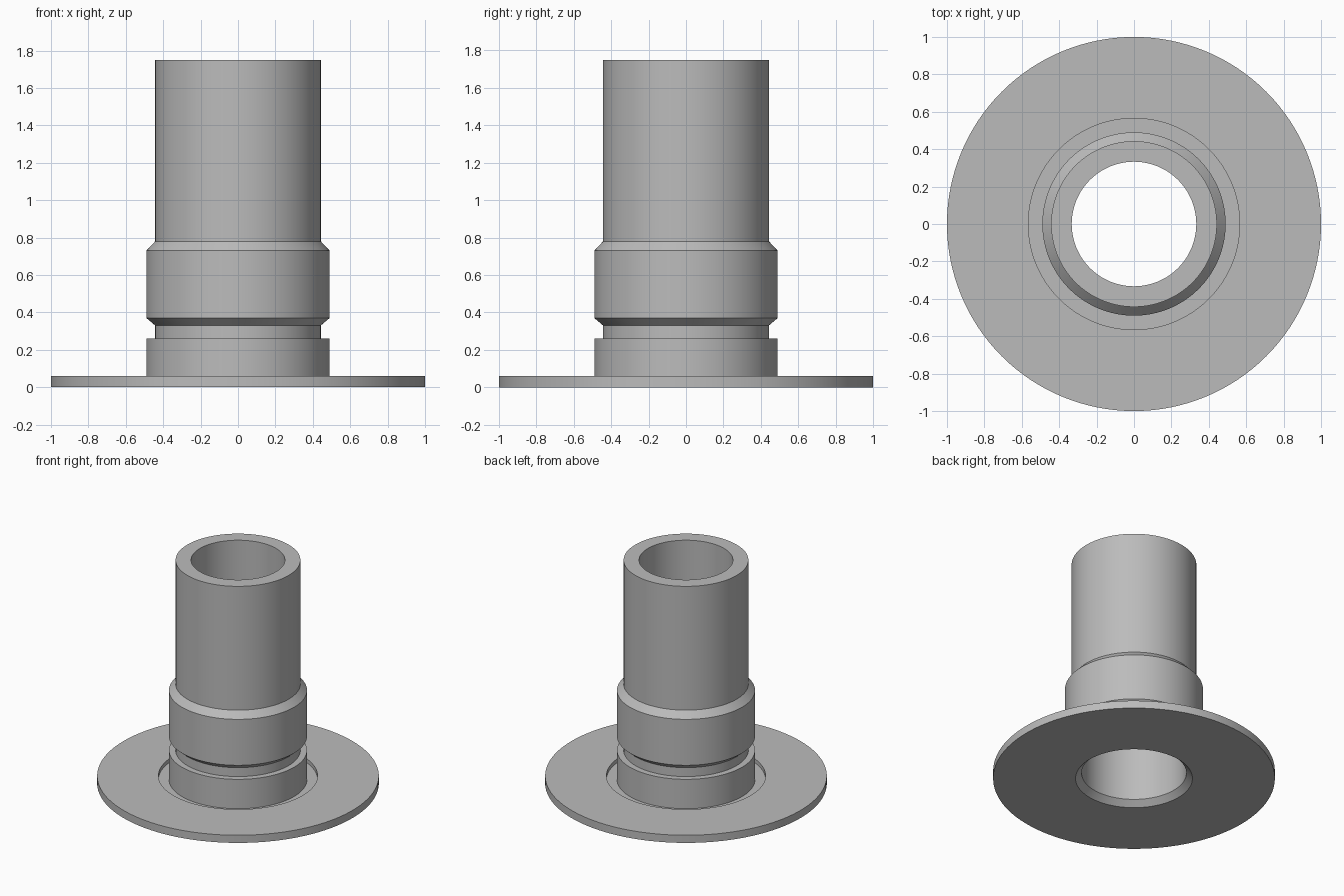
import bpy, bmesh, math
from mathutils import Matrix, Vector

if "Cube" in bpy.data.objects:
    bpy.data.objects.remove(bpy.data.objects["Cube"], do_unlink=True)

SEGMENTS = 128

# Plain grey metal
grey = bpy.data.materials.new("grey_metal")
grey.use_nodes = True
colour = (0.5, 0.5, 0.5, 1)
grey.diffuse_color = colour
grey.node_tree.nodes["Principled BSDF"].inputs["Base Color"].default_value = colour


def lathe(name, profile, material):
    """Revolve a closed (radius, height) profile around z."""
    bm = bmesh.new()
    verts = [bm.verts.new((r, 0, z)) for r, z in profile]
    edges = [bm.edges.new((verts[i - 1], verts[i])) for i in range(len(verts))]
    bmesh.ops.spin(bm, geom=verts + edges, cent=(0, 0, 0), axis=(0, 0, 1),
                   angle=math.tau, steps=SEGMENTS, use_merge=True)
    bmesh.ops.remove_doubles(bm, verts=bm.verts, dist=1e-5)
    bmesh.ops.recalc_face_normals(bm, faces=bm.faces)
    mesh = bpy.data.meshes.new(name)
    bm.to_mesh(mesh)
    bm.free()
    mesh.materials.append(material)
    obj = bpy.data.objects.new(name, mesh)
    bpy.context.collection.objects.link(obj)
    bpy.ops.object.select_all(action="DESELECT")
    obj.select_set(True)
    bpy.context.view_layer.objects.active = obj
    bpy.ops.object.shade_smooth_by_angle(angle=math.radians(25))
    return obj


# Flange with a shallow ring recess around the hub
flange = [(0.415, 0), (1, 0), (1, 0.06), (0.565, 0.06), (0.565, 0.03)]
# Hub, seal groove and chamfered collar
hub = [(0.49, 0.03), (0.49, 0.26), (0.443, 0.26), (0.443, 0.33)]
collar = [(0.49, 0.37), (0.49, 0.73), (0.443, 0.78)]
# Tube rim, bore, wider lower bore and bottom chamfer
tube = [(0.443, 1.75), (0.333, 1.75)]
bore = [(0.333, 0.78), (0.372, 0.74), (0.372, 0.043)]

lathe("flanged_tube", flange + hub + collar + tube + bore, grey)
